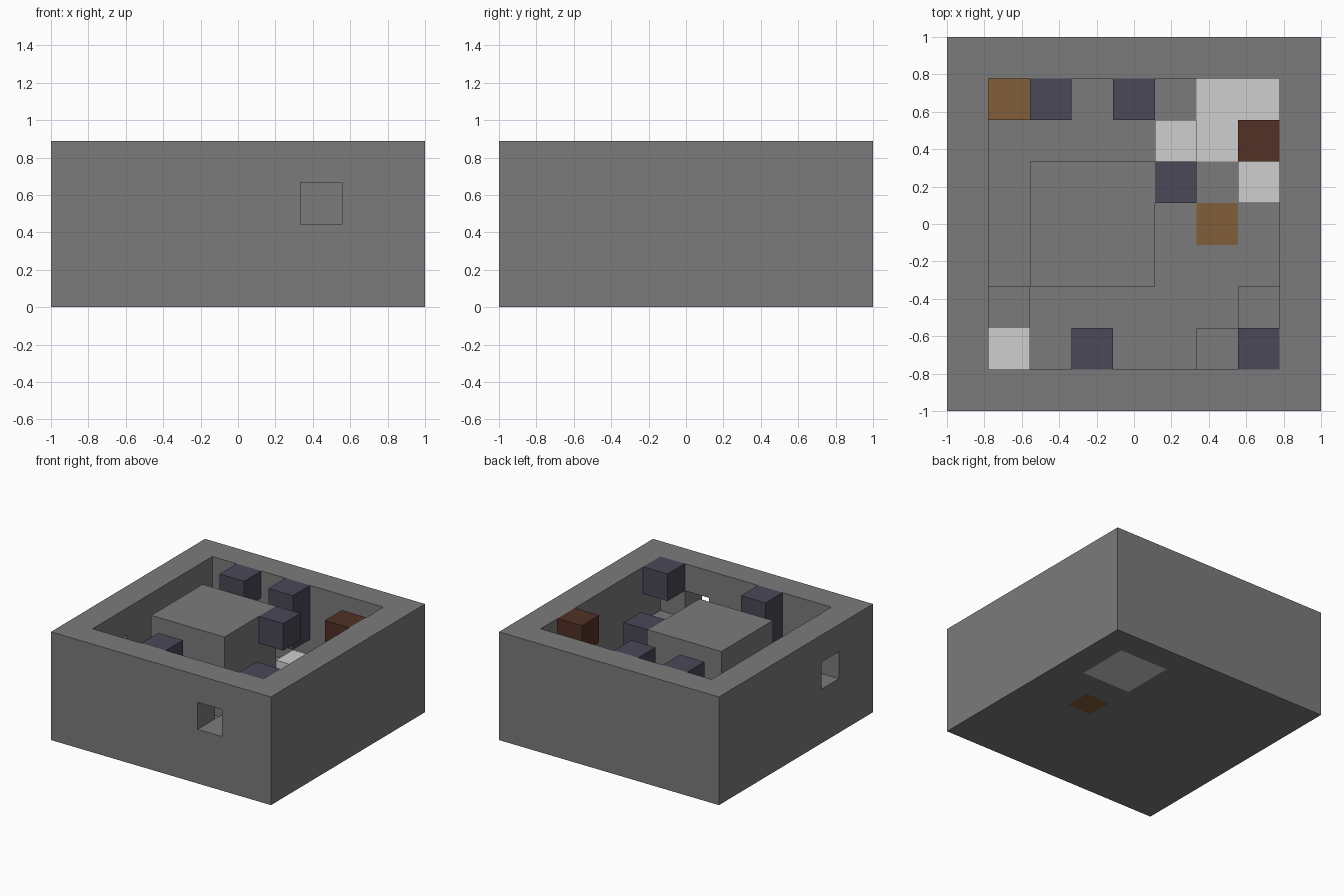
import bpy
import bmesh
from mathutils import Vector

if "Cube" in bpy.data.objects:
    bpy.data.objects.remove(bpy.data.objects["Cube"], do_unlink=True)

CELL = 2 / 9  # everything sits on a 9 x 9 x 4 grid


def material(name, color):
    mat = bpy.data.materials.new(name)
    mat.use_nodes = True
    rgba = (*color, 1)
    mat.diffuse_color = rgba
    mat.node_tree.nodes["Principled BSDF"].inputs["Base Color"].default_value = rgba
    return mat


stone = material("grey_stone", (0.198, 0.198, 0.198))
pale = material("pale_stone", (0.62, 0.62, 0.62))
slate = material("dark_slate", (0.069, 0.065, 0.095))
brown = material("brown_wood", (0.22, 0.112, 0.04))
red = material("dark_red_wood", (0.083, 0.031, 0.019))


def box(name, mat, low, high):
    """Box between two grid corners, in cells."""
    low, high = Vector(low), Vector(high)
    centre, size = (low + high) / 2, high - low
    bm = bmesh.new()
    bmesh.ops.create_cube(bm, size=1)
    for v in bm.verts:
        p = Vector(a * b for a, b in zip(v.co, size)) + centre
        v.co = (p - Vector((4.5, 4.5, 0))) * CELL
    mesh = bpy.data.meshes.new(name)
    bm.to_mesh(mesh)
    bm.free()
    mesh.materials.append(mat)
    obj = bpy.data.objects.new(name, mesh)
    bpy.context.collection.objects.link(obj)
    return obj


def block(name, mat, x, y, bottom, top):
    """Block one cell wide and deep."""
    return box(name, mat, (x, y, bottom), (x + 1, y + 1, top))


def cut(target, low, high):
    cutter = box("cutter", stone, low, high)
    cutter.hide_render = True
    mod = target.modifiers.new("cut", 'BOOLEAN')
    mod.operation = 'DIFFERENCE'
    mod.solver = 'EXACT'
    mod.object = cutter
    bpy.context.view_layer.objects.active = target
    bpy.ops.object.modifier_apply(modifier=mod.name)
    bpy.data.objects.remove(cutter, do_unlink=True)


# Room shell: open top, two windows, two openings for floor inlays
shell = box("room_shell", stone, (0, 0, 0), (9, 9, 4))
cut(shell, (1, 1, 1), (8, 8, 5))
cut(shell, (6, -1, 2), (7, 1.5, 3))
cut(shell, (-1, 2, 2), (1.5, 3, 3))
cut(shell, (6, 6, -1), (8, 8, 2))
cut(shell, (6, 4, -1), (7, 5, 2))

# Floor inlays, full thickness
box("pale_floor", pale, (6, 6, 0), (8, 8, 1))
block("wood_floor", brown, 6, 4, 0, 1)

# Central pillar
box("central_pillar", stone, (2, 3, 1), (5, 6, 4))

# Ledges below the windows
block("side_ledge", stone, 1, 2, 1, 2)
block("side_ledge_end", pale, 1, 1, 1, 2)
box("front_ledge", stone, (6, 1, 1), (8, 2, 2))
block("front_ledge_step", stone, 7, 2, 1, 2)

# Low steps
block("pale_step_back", pale, 5, 6, 1, 2)
block("pale_step_side", pale, 7, 5, 1, 2)
block("wood_step", brown, 1, 7, 1, 2)

# Hanging blocks, level with the rim
for i, (x, y, bottom) in enumerate([(2, 7, 3), (4, 7, 2), (5, 5, 3), (3, 1, 2), (7, 1, 3)]):
    block(f"slate_block_{i + 1}", slate, x, y, bottom, 4)
block("red_block", red, 7, 6, 3, 4)
